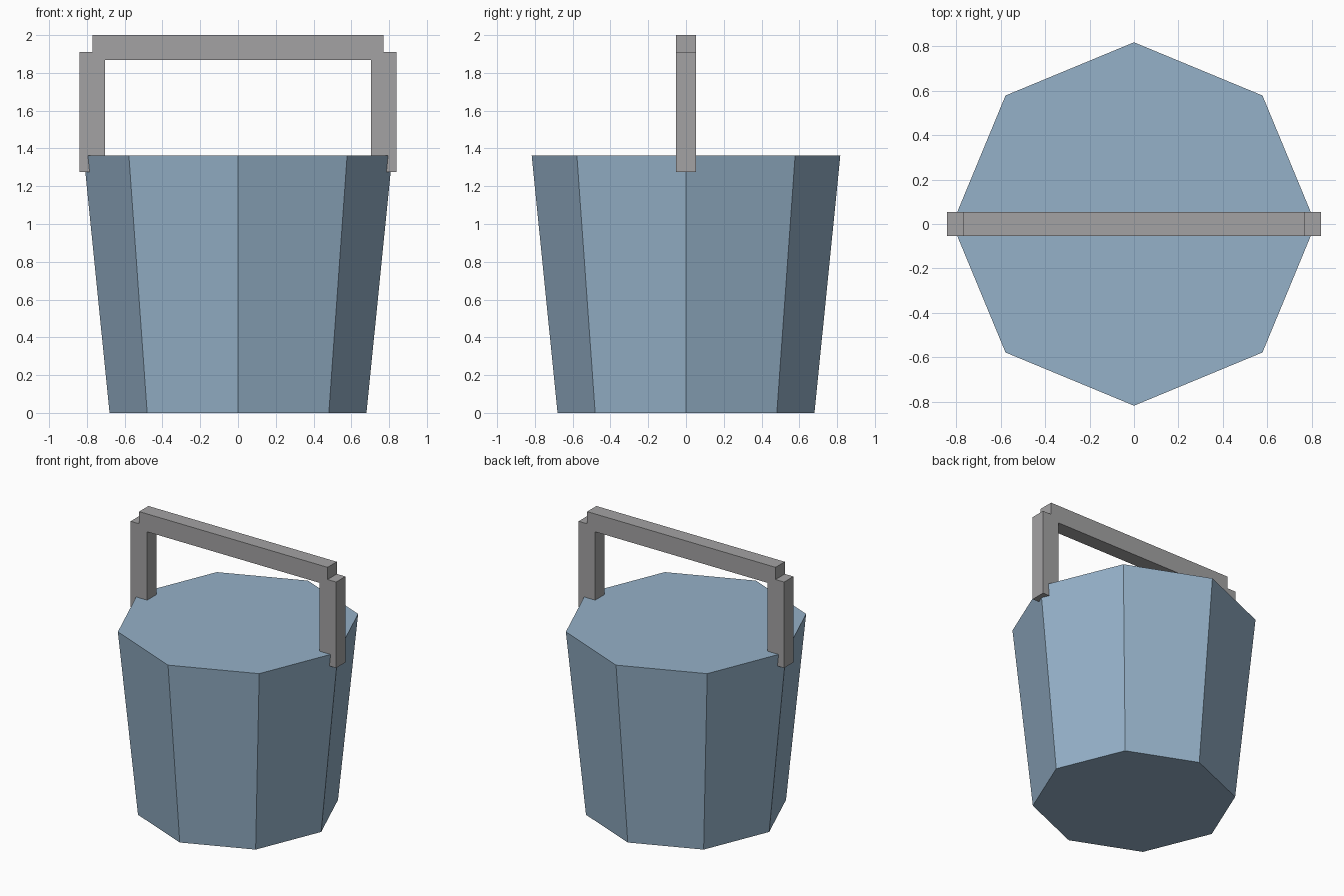
import bpy
from math import pi

cube = bpy.data.objects.get("Cube")
if cube:
    bpy.data.objects.remove(cube, do_unlink=True)


def material(name, rgb):
    mat = bpy.data.materials.new(name)
    mat.use_nodes = True
    mat.diffuse_color = (*rgb, 1)
    mat.node_tree.nodes["Principled BSDF"].inputs["Base Color"].default_value = (*rgb, 1)
    return mat


blue = material("dusty_blue", (0.30, 0.44, 0.58))
grey = material("warm_grey", (0.37, 0.365, 0.37))


def box(name, x0, x1, z0, z1, half_depth=0.054):
    bpy.ops.mesh.primitive_cube_add(size=1, location=((x0 + x1) / 2, 0, (z0 + z1) / 2))
    obj = bpy.context.object
    obj.name = name
    obj.scale = (x1 - x0, 2 * half_depth, z1 - z0)
    bpy.ops.object.transform_apply(location=False, rotation=False, scale=True)
    obj.data.materials.append(grey)
    return obj


# Solid eight-sided tapered bucket with corners on the axes
height = 1.363
bpy.ops.mesh.primitive_cone_add(vertices=8, radius1=0.68, radius2=0.817,
                                depth=height, location=(0, 0, height / 2))
bucket = bpy.context.object
bucket.name = "bucket"
bucket.data.materials.append(blue)

# Handle: two uprights and a crossbar that stands a little above them
box("handle_left_upright", 0.705, 0.84, 1.275, 1.91)
box("handle_right_upright", -0.84, -0.705, 1.275, 1.91)
box("handle_crossbar", -0.77, 0.77, 1.868, 2.0)
